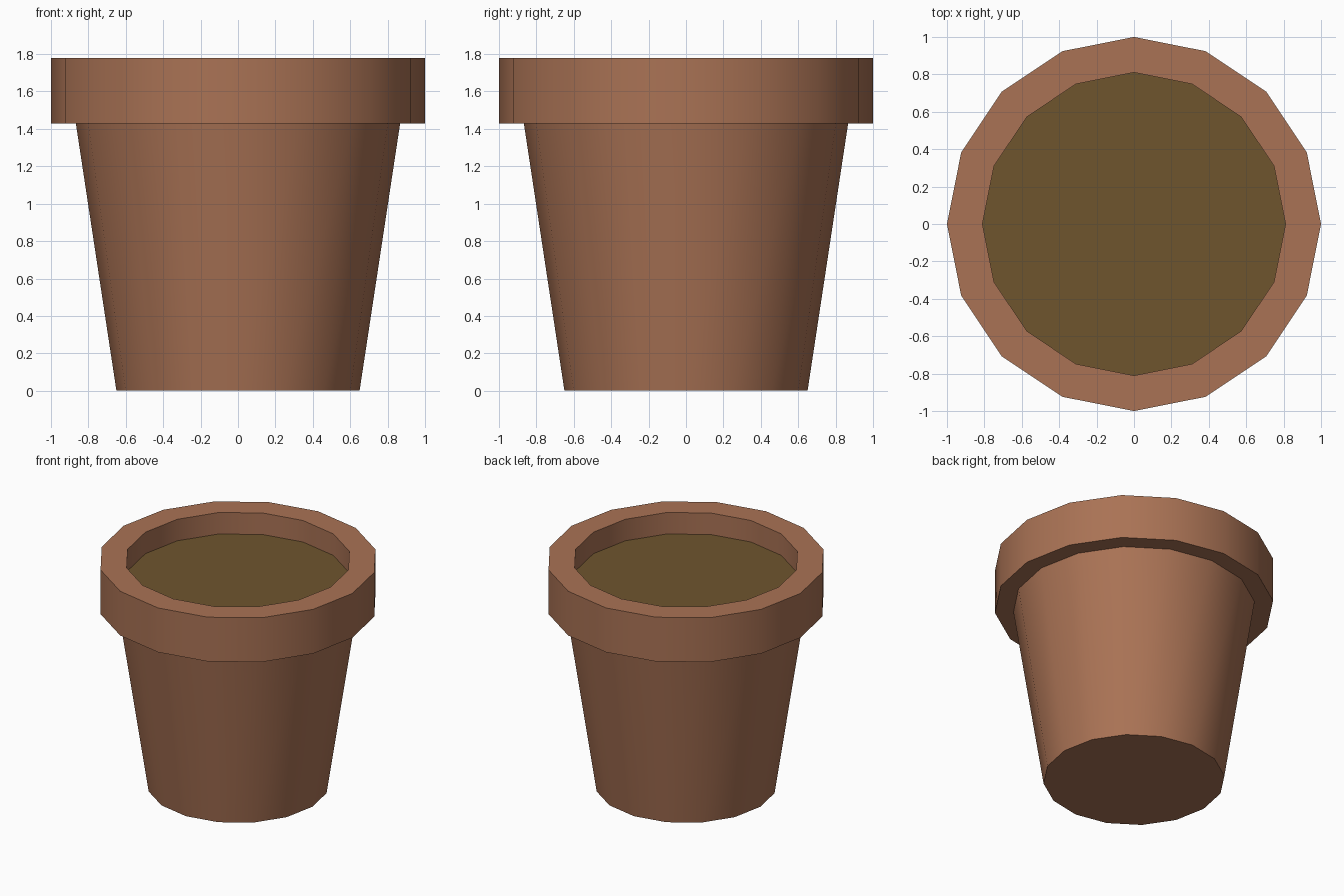
import bpy, bmesh
from math import cos, sin, tau, radians

if "Cube" in bpy.data.objects:
    bpy.data.objects.remove(bpy.data.objects["Cube"])

SIDES = 16


def material(name, rgb):
    m = bpy.data.materials.new(name)
    m.diffuse_color = (*rgb, 1)
    m.use_nodes = True
    m.node_tree.nodes["Principled BSDF"].inputs["Base Color"].default_value = m.diffuse_color
    return m


def lathe(name, profile, mat, cap_start=False):
    """Revolve (radius, z) points around z; optionally cap the first ring."""
    bm = bmesh.new()
    rings = [[bm.verts.new((r * cos(tau * i / SIDES), r * sin(tau * i / SIDES), z))
              for i in range(SIDES)] for r, z in profile]
    for a, b in zip(rings, rings[1:]):
        for i in range(SIDES):
            j = (i + 1) % SIDES
            bm.faces.new((a[i], a[j], b[j], b[i]))
    if cap_start:
        bm.faces.new(rings[0][::-1])
    mesh = bpy.data.meshes.new(name)
    bm.to_mesh(mesh)
    bm.free()
    mesh.materials.append(mat)
    ob = bpy.data.objects.new(name, mesh)
    bpy.context.collection.objects.link(ob)
    bpy.ops.object.select_all(action='DESELECT')
    ob.select_set(True)
    bpy.context.view_layer.objects.active = ob
    bpy.ops.object.shade_smooth_by_angle(angle=radians(30))
    return ob


terracotta = material("terracotta", (0.40, 0.17, 0.09))
earth = material("earth", (0.156, 0.091, 0.027))
SOIL_Z = 1.61

# Pot: tapered body, overhanging rim and inner wall down to the soil
lathe("pot", [(0.65, 0), (0.867, 1.43), (1, 1.43), (1, 1.78),
              (0.81, 1.78), (0.81, SOIL_Z)], terracotta, cap_start=True)

# Soil: flat disc closing the opening
soil = lathe("soil", [(0.81, SOIL_Z)], earth, cap_start=True)
soil.data.flip_normals()
